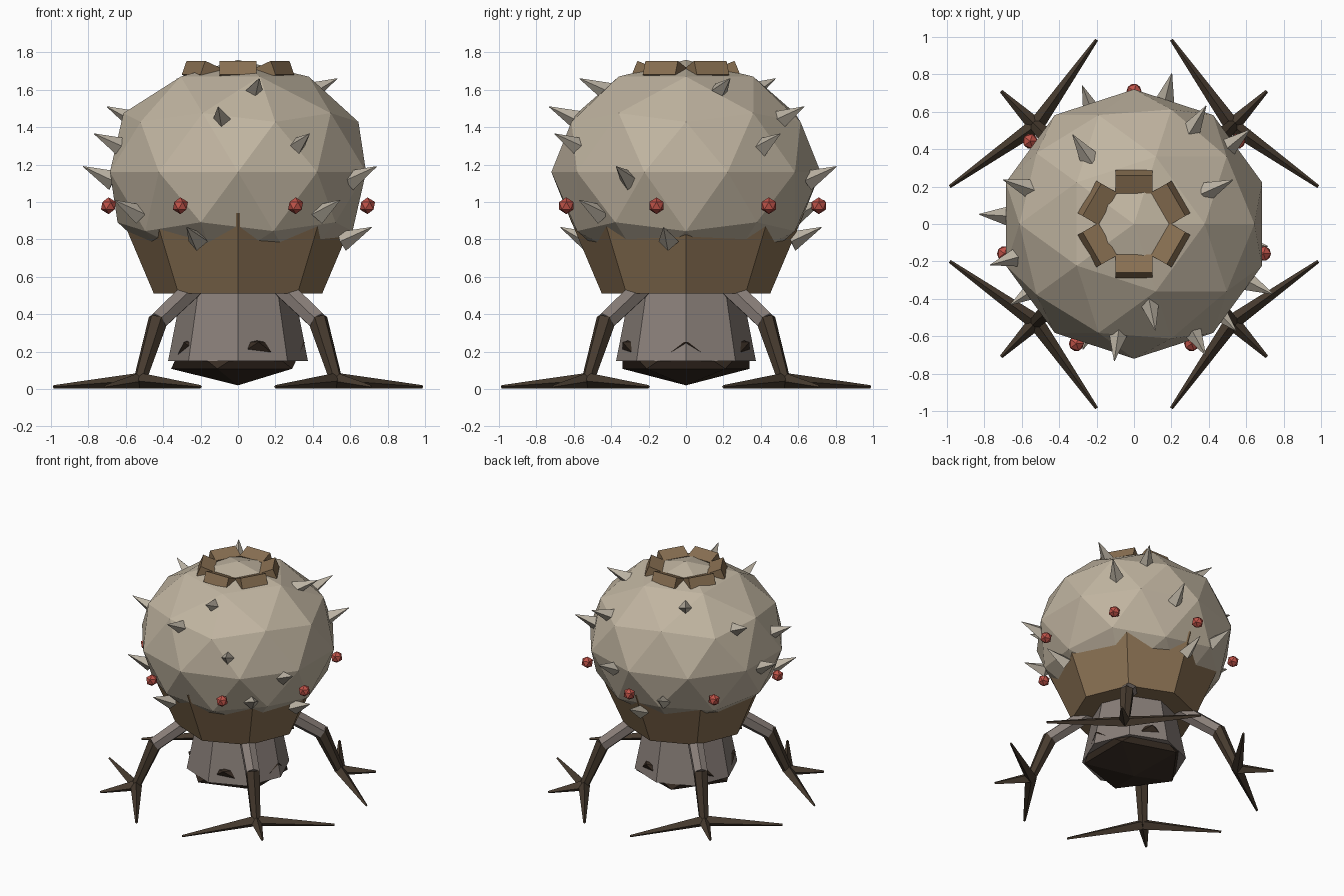
import bpy, bmesh, math
from mathutils import Vector, Matrix

if "Cube" in bpy.data.objects:
    bpy.data.objects.remove(bpy.data.objects["Cube"])


def colour(name, rgb):
    m = bpy.data.materials.new(name)
    m.diffuse_color = (*rgb, 1)
    m.use_nodes = True
    m.node_tree.nodes["Principled BSDF"].inputs["Base Color"].default_value = m.diffuse_color
    return m


SHELL = colour("beige shell", (0.53, 0.46, 0.355))
SPIKE = colour("pale spike", (0.50, 0.45, 0.37))
BROWN = colour("brown plate", (0.25, 0.162, 0.085))
GREY = colour("grey hull", (0.25, 0.21, 0.19))
DARK = colour("dark leg", (0.062, 0.043, 0.028))
CORE = colour("dark core", (0.037, 0.024, 0.016))
RED = colour("red node", (0.52, 0.085, 0.065))


def finish(bm, name, mat):
    bmesh.ops.recalc_face_normals(bm, faces=bm.faces)
    me = bpy.data.meshes.new(name)
    bm.to_mesh(me)
    bm.free()
    me.materials.append(mat)
    ob = bpy.data.objects.new(name, me)
    bpy.context.collection.objects.link(ob)
    return ob


def ball(name, mat, centre, scale, level):
    bm = bmesh.new()
    m = Matrix.Translation(centre) @ Matrix.Diagonal((*scale, 1))
    bmesh.ops.create_icosphere(bm, subdivisions=level, radius=1, matrix=m)
    return finish(bm, name, mat)


def taper(name, mat, a, b, r1, r2, sides):
    # tapered prism from point a to point b
    a, b = Vector(a), Vector(b)
    d = b - a
    m = Matrix.Translation((a + b) / 2) @ d.to_track_quat('Z', 'Y').to_matrix().to_4x4()
    bm = bmesh.new()
    bmesh.ops.create_cone(bm, cap_ends=True, segments=sides, radius1=r1,
                          radius2=r2, depth=d.length, matrix=m)
    return finish(bm, name, mat)


def polar(r, deg, z):
    t = math.radians(deg)
    return Vector((r * math.cos(t), r * math.sin(t), z))


# main body, skirt, hull and the core that pokes out of the hull
ball("body_shell", SHELL, (0, 0, 1.16), (0.72, 0.72, 0.60), 2)
taper("skirt", BROWN, (0, 0, 0.51), (0, 0, 0.94), 0.45, 0.632, 8)
taper("lower_hull", GREY, (0, 0, 0.15), (0, 0, 0.55), 0.374, 0.295, 8)
ball("hull_core", CORE, (0, 0, 0.18), (0.40, 0.40, 0.16), 1)

# rows of spikes, each row turned from the one above
rows = [(0.58, 1.66), (0.74, 1.51), (0.80, 1.365), (0.83, 1.19), (0.79, 1.01), (0.725, 0.865)]
tilt = math.radians(25)
for k, (r, z) in enumerate(rows):
    for start in (24, 124.5, 281.3):
        ang = start + 137.3 * k
        tip = polar(r, ang, z)
        base = tip - polar(0.18 * math.cos(tilt), ang, 0.18 * math.sin(tilt))
        taper("spike", SPIKE, base, tip, 0.055, 0.002, 4)

# ring of red nodes
for i in range(7):
    ball("red_node", RED, polar(0.71, 90 + i * 360 / 7, 0.98), (0.045,) * 3, 1)

# crown of tilted blocks on top
for i in range(6):
    ang = 30 + 60 * i
    m = (Matrix.Translation(polar(0.226, ang, 1.698))
         @ Matrix.Rotation(math.radians(ang), 4, 'Z')
         @ Matrix.Rotation(math.radians(-22), 4, 'Y')
         @ Matrix.Diagonal((0.105, 0.2, 0.08, 1)))
    bm = bmesh.new()
    bmesh.ops.create_cube(bm, size=1, matrix=m)
    finish(bm, "crown_block", BROWN)

# four legs with three-toed feet
for sx in (-1, 1):
    for sy in (-1, 1):
        def p(x, y, z):
            return (sx * x, sy * y, z)
        knee, ankle = p(0.43, 0.43, 0.36), p(0.525, 0.525, 0.045)
        taper("upper_leg", GREY, p(0.22, 0.22, 0.56), knee, 0.06, 0.055, 6)
        taper("lower_leg", DARK, p(0.425, 0.425, 0.375), ankle, 0.055, 0.035, 6)
        for tip in (p(0.985, 0.2, 0.012), p(0.2, 0.985, 0.012), p(0.71, 0.71, 0.012)):
            taper("toe", DARK, ankle, tip, 0.042, 0.009, 4)
